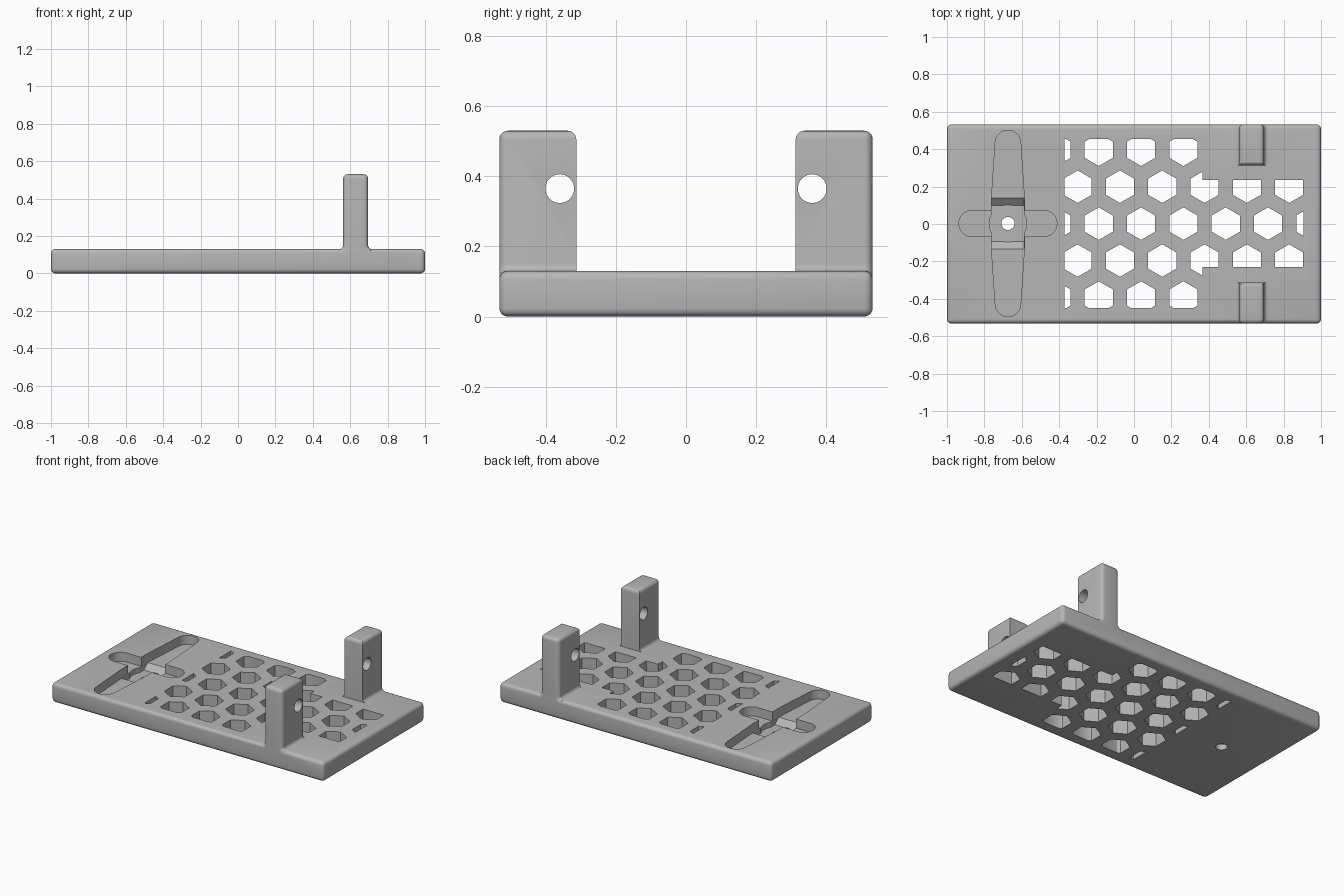
import bpy, bmesh
from math import sin, cos, pi, radians
from mathutils import Matrix, Vector

if "Cube" in bpy.data.objects:
    bpy.data.objects.remove(bpy.data.objects["Cube"], do_unlink=True)

L, W, T = 1.0, 0.5325, 0.13       # half length, half width, plate thickness
ROUND = 0.024
HORN = Vector((-0.674, 0.003, 0))

grey = bpy.data.materials.new("plain_grey")
grey.use_nodes = True
grey.diffuse_color = (0.47, 0.47, 0.47, 1)
grey.node_tree.nodes["Principled BSDF"].inputs["Base Color"].default_value = grey.diffuse_color


def finish(name, bm):
    bmesh.ops.recalc_face_normals(bm, faces=bm.faces)
    mesh = bpy.data.meshes.new(name)
    bm.to_mesh(mesh)
    bm.free()
    mesh.materials.append(grey)
    ob = bpy.data.objects.new(name, mesh)
    bpy.context.collection.objects.link(ob)
    return ob


def add_prism(bm, outline, axis, lo, hi):
    """Extrude a 2D outline along x, y or z."""
    place = {"x": lambda u, v, d: (d, u, v),
             "y": lambda u, v, d: (u, d, v),
             "z": lambda u, v, d: (u, v, d)}[axis]
    a = [bm.verts.new(place(u, v, lo)) for u, v in outline]
    b = [bm.verts.new(place(u, v, hi)) for u, v in outline]
    bm.faces.new(a)
    bm.faces.new(b)
    for i in range(len(a)):
        j = (i + 1) % len(a)
        bm.faces.new((a[i], a[j], b[j], b[i]))


def prism(name, outline, axis, lo, hi):
    bm = bmesh.new()
    add_prism(bm, outline, axis, lo, hi)
    return finish(name, bm)


def arc(cx, cy, r, start, end, n):
    return [(cx + r * cos(radians(start + (end - start) * i / n)),
             cy + r * sin(radians(start + (end - start) * i / n))) for i in range(n + 1)]


def circle(cx, cy, r, n=48):
    return arc(cx, cy, r, 0, 360, n)[:-1]


def combine(target, other, operation):
    """Apply a boolean and discard the other object."""
    mod = target.modifiers.new("combine", "BOOLEAN")
    mod.operation, mod.solver, mod.object = operation, "EXACT", other
    bpy.context.view_layer.objects.active = target
    bpy.ops.object.modifier_apply(modifier=mod.name)
    bpy.data.objects.remove(other, do_unlink=True)


# Rounded base plate
bm = bmesh.new()
add_prism(bm, [(-L, -W), (L, -W), (L, W), (-L, W)], "z", 0, T)
bmesh.ops.bevel(bm, geom=bm.edges[:], offset=ROUND, segments=5, profile=0.5, affect="EDGES")
plate = finish("mounting_plate", bm)


# Upright lugs with flared feet and rounded outer and top edges
def make_lug(side):
    x0, x1, top, r = 0.562, 0.696, 0.53, 0.02
    outline = ([(x0 - r, 0.05)] + arc(x0 - r, T + r, r, -90, 0, 5) + [(x0, top), (x1, top)]
               + arc(x1 + r, T + r, r, 180, 270, 5) + [(x1 + r, 0.05)])
    bm = bmesh.new()
    add_prism(bm, outline, "y", side * 0.313, side * W)
    edges = [e for e in bm.edges
             if all(abs(abs(v.co.y) - W) < 1e-4 for v in e.verts)
             or all(v.co.z > top - 1e-4 for v in e.verts)]
    bmesh.ops.recalc_face_normals(bm, faces=bm.faces)
    bmesh.ops.bevel(bm, geom=edges, offset=ROUND, segments=5, profile=0.5, affect="EDGES")
    lug = finish("lug", bm)
    combine(lug, prism("pin_hole", circle(side * 0.36, 0.365, 0.041), "x", 0.4, 0.9), "DIFFERENCE")
    return lug


for side in (-1, 1):
    combine(plate, make_lug(side), "UNION")

# Honeycomb holes, trimmed to a stepped field
PX, PY, R = 0.2262, 0.1975, 0.0868
bm = bmesh.new()
for row in range(-2, 3):
    shift = PX / 2 if row % 2 else 0
    for col in range(-3, 6):
        cx, cy = 0.038 + shift + col * PX, 0.002 + row * PY
        add_prism(bm, arc(cx, cy, R, 30, 330, 5), "z", -0.1, 0.25)
honeycomb = finish("honeycomb", bm)
field = prism("honeycomb_field", [(-0.372, -0.448), (0.367, -0.448), (0.367, -0.23), (0.905, -0.23),
                                  (0.905, 0.236), (0.367, 0.236), (0.367, 0.455), (-0.372, 0.455)],
              "z", -0.05, 0.2)
combine(honeycomb, field, "INTERSECT")
combine(plate, honeycomb, "DIFFERENCE")

# Cross-shaped horn pocket: tapered long arm, short arm, ramped hub and screw hole
FLOOR, DEEP, HALF = 0.07, 0.035, 0.0875
long_arm = (arc(0, 0.43, 0.068, 0, 180, 16) + [(-HALF, 0.137), (-HALF, -0.137)]
            + arc(0, -0.43, 0.068, 180, 360, 16) + [(HALF, -0.137), (HALF, 0.137)])
short_arm = arc(0.192, 0, 0.07, -90, 90, 16) + arc(-0.192, 0, 0.07, 90, 270, 16)
ramp = [(-0.137, 0.2), (-0.137, FLOOR), (-0.097, DEEP), (0.097, DEEP), (0.137, FLOOR), (0.137, 0.2)]
cutters = [prism("long_arm_pocket", long_arm, "z", FLOOR, 0.2),
           prism("short_arm_pocket", short_arm, "z", FLOOR, 0.21),
           prism("hub_ramps", ramp, "x", -HALF + 0.0005, HALF - 0.0005),
           prism("hub_pocket", circle(0, 0, 0.1), "z", DEEP, 0.22),
           prism("screw_hole", circle(0, 0, 0.035), "z", -0.1, 0.23)]
for cutter in cutters:
    cutter.data.transform(Matrix.Translation(HORN))
    combine(plate, cutter, "DIFFERENCE")

# Smooth rounded edges, keep the cut edges crisp
for ob in bpy.context.selected_objects:
    ob.select_set(False)
plate.select_set(True)
bpy.context.view_layer.objects.active = plate
bpy.ops.object.shade_smooth_by_angle(angle=radians(30))
